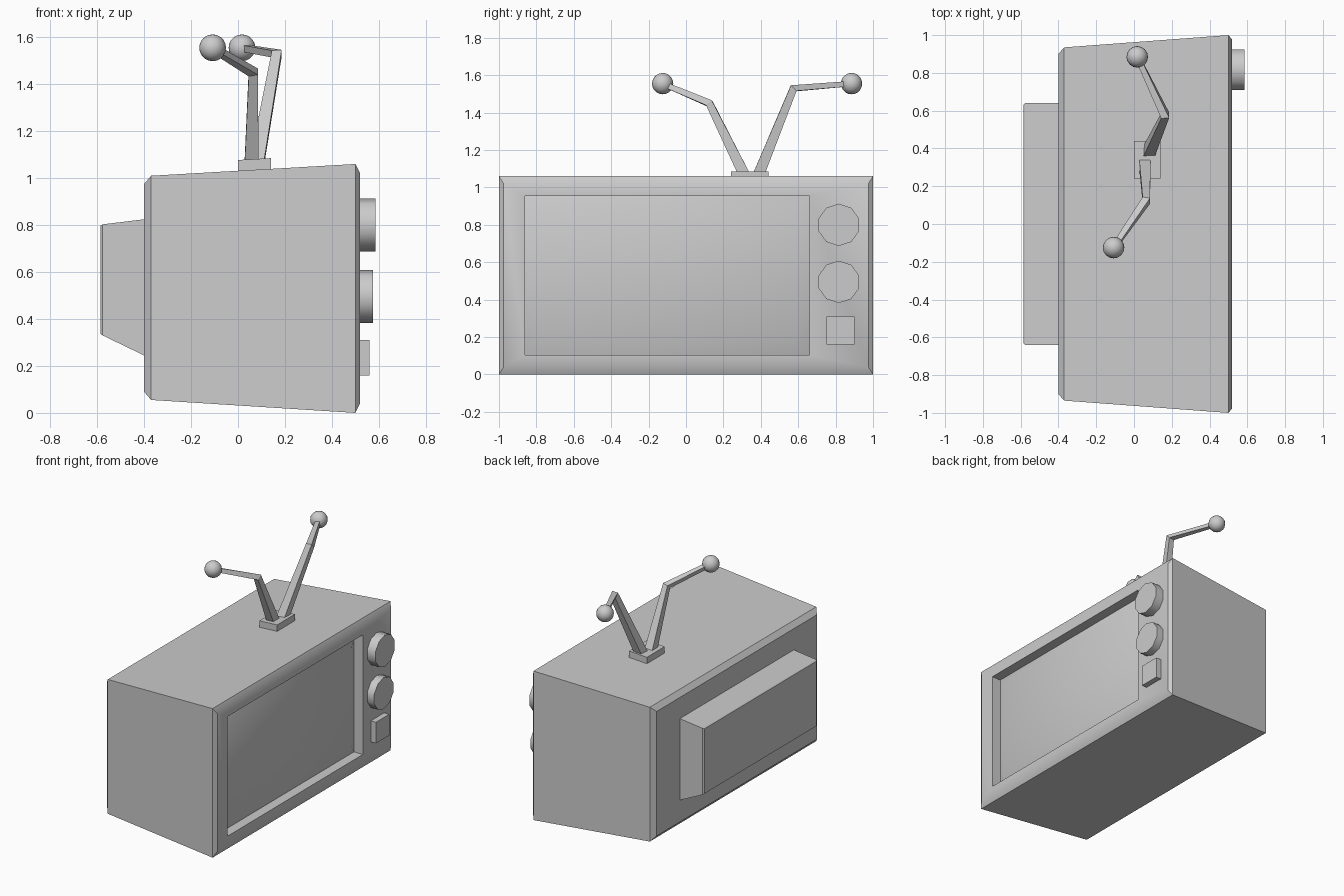
import bpy, bmesh, math
from mathutils import Vector

if "Cube" in bpy.data.objects:
    bpy.data.objects.remove(bpy.data.objects["Cube"])


def finish(name, bm, smooth=None):
    bmesh.ops.recalc_face_normals(bm, faces=bm.faces)
    mesh = bpy.data.meshes.new(name)
    bm.to_mesh(mesh)
    bm.free()
    ob = bpy.data.objects.new(name, mesh)
    bpy.context.collection.objects.link(ob)
    if smooth:
        bpy.ops.object.select_all(action='DESELECT')
        ob.select_set(True)
        bpy.context.view_layer.objects.active = ob
        bpy.ops.object.shade_smooth_by_angle(angle=math.radians(smooth))
    return ob


def loft(name, rings, smooth=None):
    """Skin a list of closed point rings and cap both ends."""
    bm = bmesh.new()
    rows = [[bm.verts.new(p) for p in ring] for ring in rings]
    n = len(rows[0])
    for a, b in zip(rows, rows[1:]):
        for i in range(n):
            j = (i + 1) % n
            bm.faces.new((a[i], a[j], b[j], b[i]))
    bm.faces.new(rows[0])
    bm.faces.new(rows[-1][::-1])
    return finish(name, bm, smooth)


def rect(x, y0, y1, z0, z1):
    return [(x, y0, z0), (x, y1, z0), (x, y1, z1), (x, y0, z1)]


def knob(name, y, z, x1):
    rings = []
    for x in (0.48, x1):
        rings.append([(x, y + 0.113 * math.sin(i * math.tau / 10),
                       z + 0.113 * math.cos(i * math.tau / 10)) for i in range(10)])
    loft(name, rings, 40)


def antenna(name, points, radii):
    """Tapered square rod along a bent path, with a ball at the tip."""
    pts = [Vector(p) for p in points]
    rings = []
    for i, (p, r) in enumerate(zip(pts, radii)):
        d = (pts[min(i + 1, len(pts) - 1)] - pts[max(i - 1, 0)]).normalized()
        u = (Vector((1, 0, 0)) - d * d.x).normalized()
        v = d.cross(u)
        rings.append([p + (u * sx + v * sy) * r for sx, sy in ((-1, -1), (1, -1), (1, 1), (-1, 1))])
    loft(name + "_rod", rings)
    bm = bmesh.new()
    bmesh.ops.create_uvsphere(bm, u_segments=16, v_segments=10, radius=0.057)
    bmesh.ops.translate(bm, verts=bm.verts, vec=pts[-1])
    finish(name + "_ball", bm, 40)


# Cabinet: back panel, flared sides, front frame, recess and bulging screen
loft("cabinet", [
    rect(-0.40, -0.90, 0.90, 0.09, 0.975),
    rect(-0.37, -0.935, 0.935, 0.055, 1.01),
    rect(0.50, -1.0, 1.0, 0.0, 1.06),
    rect(0.52, -0.975, 0.975, 0.04, 1.02),
    rect(0.52, -0.86, 0.66, 0.105, 0.955),
    rect(0.45, -0.86, 0.66, 0.105, 0.955),
    rect(0.485, -0.785, 0.585, 0.18, 0.88),
], 35)

# Rear tube housing
loft("rear_housing", [
    rect(-0.38, -0.64, 0.64, 0.235, 0.827),
    rect(-0.577, -0.64, 0.64, 0.33, 0.803),
    rect(-0.585, -0.63, 0.63, 0.336, 0.797),
])

# Control knobs and button
knob("upper_knob", 0.817, 0.80, 0.585)
knob("lower_knob", 0.817, 0.495, 0.575)
loft("button", [rect(x, 0.75, 0.90, 0.16, 0.31) for x in (0.48, 0.56)])

# Antenna base, tilted with the cabinet top
loft("antenna_base", [
    rect(0.0, 0.24, 0.44, 1.02, 1.077),
    rect(0.14, 0.24, 0.44, 1.03, 1.085),
])

# Bent antenna rods
antenna("back_antenna", [(0.08, 0.385, 1.06), (0.165, 0.575, 1.53), (0.017, 0.885, 1.555)],
        (0.03, 0.021, 0.014))
antenna("front_antenna", [(0.058, 0.315, 1.06), (0.065, 0.125, 1.45), (-0.108, -0.125, 1.555)],
        (0.03, 0.02, 0.014))
